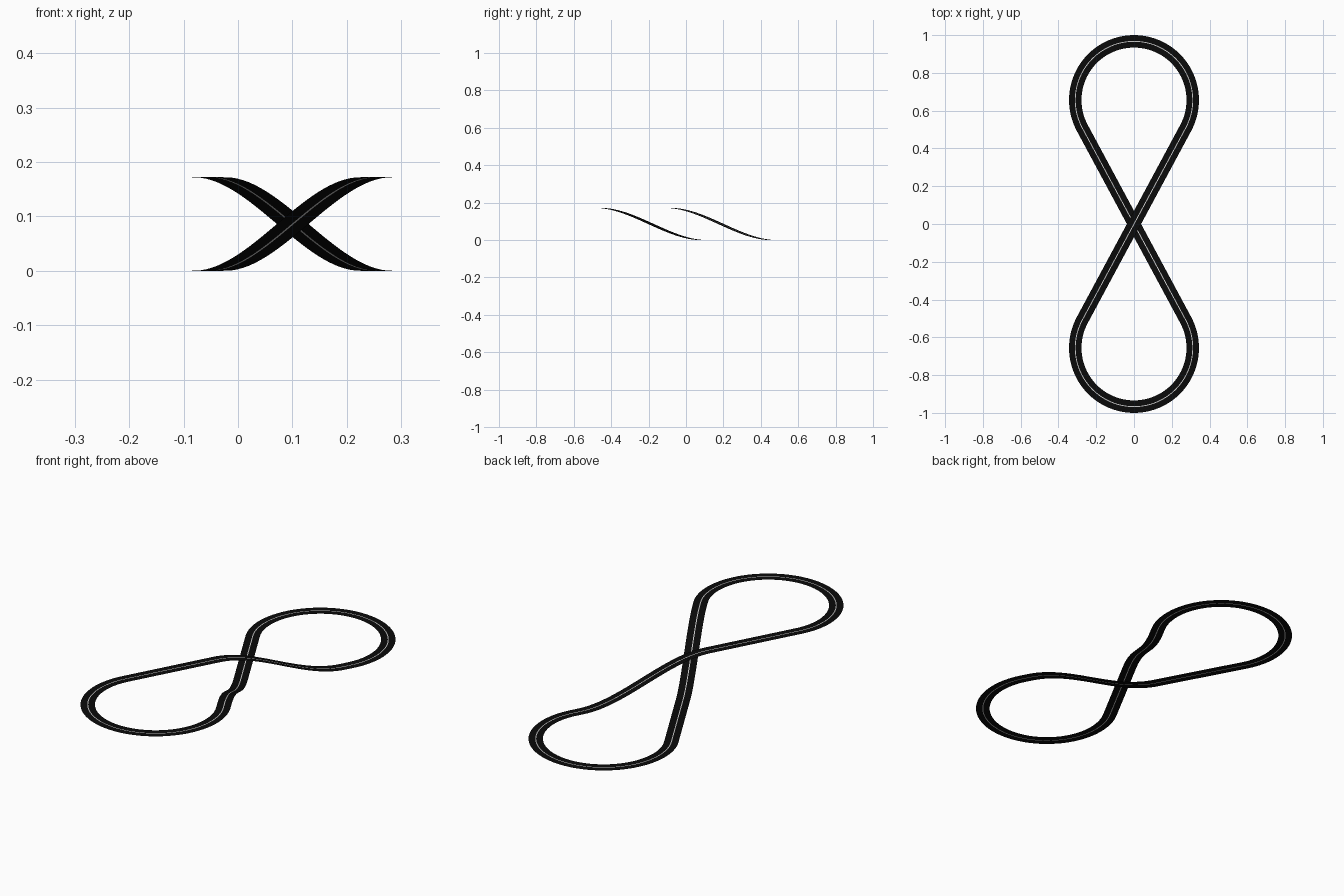
import bpy
from math import sin, cos, asin, sqrt, pi

if "Cube" in bpy.data.objects:
    bpy.data.objects.remove(bpy.data.objects["Cube"])

R, CY = 0.311, 0.656          # loop centreline radius and centre distance
HALF, LINE = 0.033, 0.0022    # half road width, half line width
HEIGHT = 0.172
A = asin(R / CY)
L = sqrt(CY * CY - R * R)     # straight length from crossing to loop
LOW, HIGH = 0.11, 0.535       # extent of each ramp around the crossing


def ramp(s, start, end):
    # height falling smoothly from HEIGHT at start to 0 at end
    t = min(1, max(0, (s - start) / (end - start)))
    return HEIGHT * (1 - t * t * (3 - 2 * t))


def centreline():
    """Points as (x, y, z, normal x, normal y) round the figure eight."""
    pts = []
    n, arc = 56, 64
    sweep = pi + 2 * A
    # overpass straight, then lower loop
    for i in range(n):
        s = -L + 2 * L * i / n
        pts.append((s * sin(A), s * cos(A), ramp(s, -LOW, HIGH), -cos(A), sin(A)))
    for i in range(arc):
        a = -A + sweep * i / arc
        pts.append((R * cos(a), CY + R * sin(a), 0, -cos(a), -sin(a)))
    # underpass straight, then raised loop
    for i in range(n):
        s = L - 2 * L * i / n
        pts.append((-s * sin(A), s * cos(A), ramp(s, -HIGH, LOW), cos(A), sin(A)))
    for i in range(arc):
        a = A - sweep * i / arc
        pts.append((R * cos(a), -CY + R * sin(a), HEIGHT, cos(a), sin(a)))
    return pts


def strip(name, bands, color):
    """Flat ribbons between pairs of offsets from the centreline."""
    path = centreline()
    n = len(path)
    verts, faces = [], []
    for a, b in bands:
        base = len(verts)
        for x, y, z, nx, ny in path:
            verts += [(x + nx * a, y + ny * a, z), (x + nx * b, y + ny * b, z)]
        for i in range(n):
            j = (i + 1) % n
            faces.append((base + 2 * i, base + 2 * j, base + 2 * j + 1, base + 2 * i + 1))
    me = bpy.data.meshes.new(name)
    me.from_pydata(verts, [], faces)
    me.shade_smooth()
    mat = bpy.data.materials.new(name)
    mat.diffuse_color = color
    mat.use_nodes = True
    mat.node_tree.nodes["Principled BSDF"].inputs["Base Color"].default_value = mat.diffuse_color
    me.materials.append(mat)
    ob = bpy.data.objects.new(name, me)
    bpy.context.collection.objects.link(ob)


# road lanes and centre marking
strip("road_lanes", [(-HALF, -LINE), (LINE, HALF)], (0.003, 0.003, 0.003, 1))
strip("centre_line", [(-LINE, LINE)], (0.6, 0.6, 0.6, 1))
